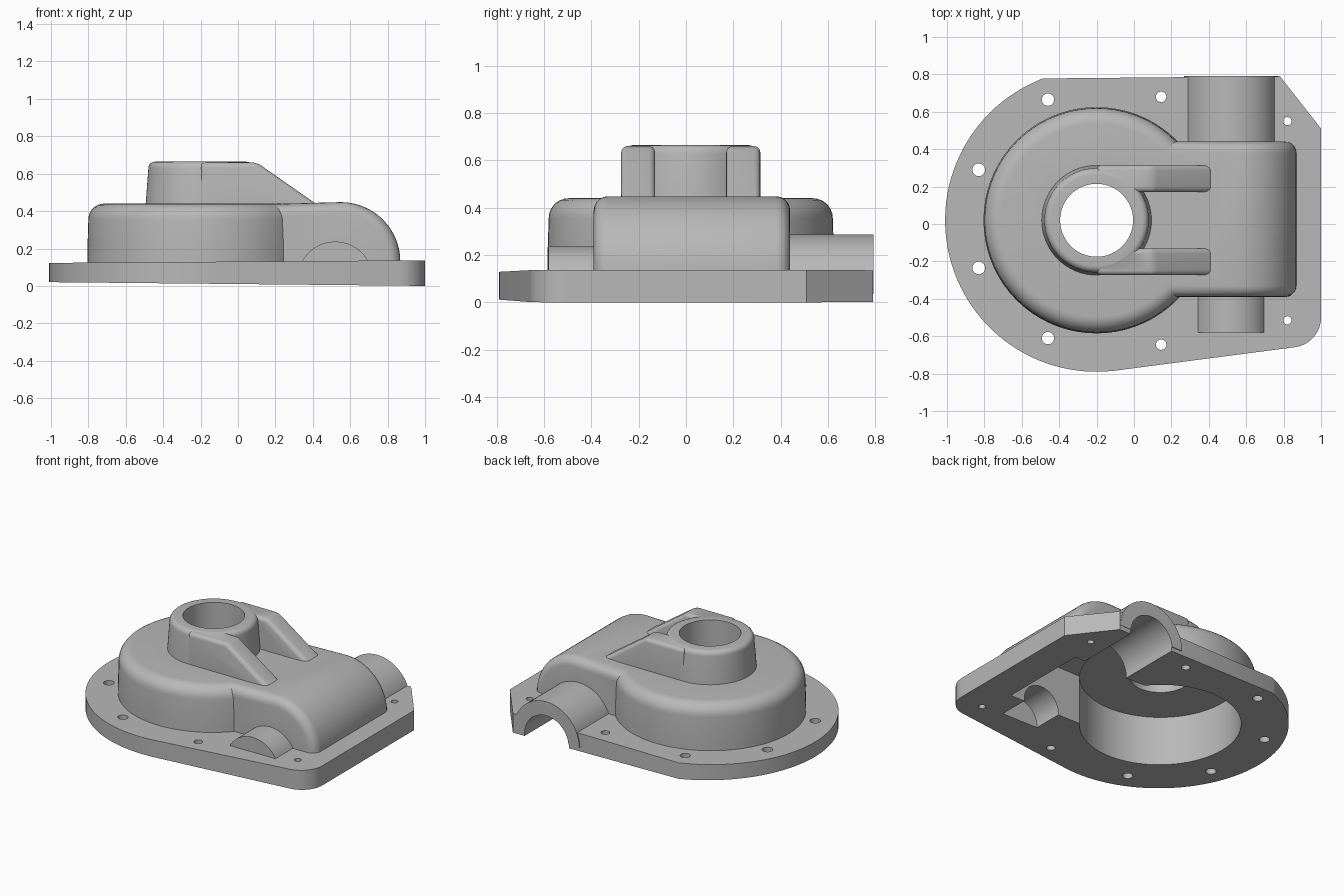
import bpy, bmesh
from math import sin, cos, pi, radians, atan2

cube = bpy.data.objects.get("Cube")
if cube:
    bpy.data.objects.remove(cube, do_unlink=True)

grey = bpy.data.materials.new("cast_grey")
grey.use_nodes = True
grey.diffuse_color = (0.48, 0.48, 0.48, 1)
grey.node_tree.nodes["Principled BSDF"].inputs["Base Color"].default_value = (0.48, 0.48, 0.48, 1)

CX, CY = -0.2, 0.02      # main bore centre
SX, SZ = 0.52, 0.02      # cross shaft axis


def arc(cx, cy, r, a0, a1, n):
    """Points along an arc, angles in degrees."""
    angles = [radians(a0 + (a1 - a0) * i / n) for i in range(n + 1)]
    return [(cx + r * cos(a), cy + r * sin(a)) for a in angles]


def finish(name, bm):
    bmesh.ops.recalc_face_normals(bm, faces=bm.faces)
    mesh = bpy.data.meshes.new(name)
    bm.to_mesh(mesh)
    bm.free()
    mesh.materials.append(grey)
    obj = bpy.data.objects.new(name, mesh)
    bpy.context.collection.objects.link(obj)
    return obj


def bake(obj):
    """Replace the mesh by its modified result."""
    dg = bpy.context.evaluated_depsgraph_get()
    mesh = bpy.data.meshes.new_from_object(obj.evaluated_get(dg))
    obj.modifiers.clear()
    obj.data = mesh


def prism(name, pts, axis, lo, hi, bevel=0):
    """Extrude a 2D outline along y (outline in x, z) or z (outline in x, y)."""
    bm = bmesh.new()
    ends = []
    for t in (lo, hi):
        ends.append([bm.verts.new((u, t, v) if axis == "y" else (u, v, t)) for u, v in pts])
        bm.faces.new(ends[-1])
    n = len(pts)
    for i in range(n):
        j = (i + 1) % n
        bm.faces.new((ends[0][i], ends[0][j], ends[1][j], ends[1][i]))
    obj = finish(name, bm)
    if bevel:
        mod = obj.modifiers.new("round", "BEVEL")
        mod.width, mod.segments = bevel, 5
        mod.limit_method, mod.angle_limit = "ANGLE", radians(25)
        bake(obj)
    return obj


def lathe(name, profile, n=72):
    """Closed solid of revolution about the main bore; profile of (radius, z)."""
    bm = bmesh.new()
    rings = [[bm.verts.new((CX + r * cos(2 * pi * i / n), CY + r * sin(2 * pi * i / n), z))
              for i in range(n)] for r, z in profile]
    for a, b in zip(rings, rings[1:]):
        for i in range(n):
            j = (i + 1) % n
            bm.faces.new((a[i], a[j], b[j], b[i]))
    bm.faces.new(rings[0])
    bm.faces.new(rings[-1])
    return finish(name, bm)


def combine(target, other, operation):
    mod = target.modifiers.new(operation, "BOOLEAN")
    mod.operation, mod.solver, mod.object = operation, "EXACT", other
    bake(target)
    bpy.data.objects.remove(other, do_unlink=True)


# Flange plate: round end, straight back, chamfer, rounded front corner
start = 180 - math_deg if (math_deg := 0) else 0
back_angle = atan2(0.76, -0.29) * 180 / pi
outline = arc(CX, CY, 0.81, back_angle, 277, 56)
outline[0] = (-0.49, 0.778)
outline += arc(0.84, -0.5, 0.16, -83, 0, 10)
outline += [(1.0, 0.51), (0.78, 0.79)]
housing = prism("gear_housing_cover", outline, "z", 0, 0.13)
for v in housing.data.vertices:
    x = v.co.x
    v.co.z = 0.13 + 0.007 * x if v.co.z > 0.05 else 0.01 - 0.01 * x

# Round drum with a soft top edge
drum = lathe("drum", [(0.605, 0.05), (0.605, 0.2)] + arc(0.515, 0.355, 0.085, 0, 90, 7))
combine(housing, drum, "UNION")

# Side hump over the cross shaft
hump_profile = [(0.86, 0.04)] + arc(0.55, 0.13, 0.318, 0, 90, 14) + [(-0.1, 0.43), (-0.1, 0.04)]
combine(housing, prism("hump", hump_profile, "y", -0.39, 0.44, 0.06), "UNION")

# Half-round shaft bosses, long at the back and short at the front
for name, r, lo, hi in (("back_shaft_boss", 0.267, 0.25, 0.792),
                        ("front_shaft_boss", 0.217, -0.58, -0.25)):
    half = arc(SX, SZ + 0.015, r - 0.015, 0, 180, 28)
    combine(housing, prism(name, half, "y", lo, hi), "UNION")

# Upright bearing boss
boss = lathe("bearing_boss", [(0.298, 0.38), (0.292, 0.46)] + arc(0.245, 0.63, 0.034, 0, 90, 5))
combine(housing, boss, "UNION")

# Two sloping ribs running from the boss to the hump
rib_profile = [(-0.2, 0.39), (0.45, 0.39), (0.42, 0.437), (0.1, 0.66), (-0.2, 0.66)]
for side in (-1, 1):
    y0, y1 = sorted((CY + side * 0.15, CY + side * 0.294))
    combine(housing, prism("rib", rib_profile, "y", y0, y1, 0.028), "UNION")

# Hollow underside: drum chamber, hump chamber and vertical bore
combine(housing, lathe("drum_chamber", [(0.51, -0.2), (0.51, 0.36)]), "DIFFERENCE")
chamber = [(0.77, -0.2)] + arc(0.55, 0.132, 0.22, 0, 90, 12) + [(-0.1, 0.352), (-0.1, -0.2)]
combine(housing, prism("hump_chamber", chamber, "y", -0.29, 0.34), "DIFFERENCE")
combine(housing, lathe("main_bore", [(0.195, 0.2), (0.195, 0.9)]), "DIFFERENCE")

# Shaft channels: open at the back, blind at the front
for name, r, lo, hi in (("back_channel", 0.17, 0.2, 0.95), ("front_channel", 0.14, -0.5, -0.2)):
    channel = arc(SX, SZ, r, 0, 180, 24) + [(SX - r, -0.2), (SX + r, -0.2)]
    combine(housing, prism(name, channel, "y", lo, hi), "DIFFERENCE")

# Bolt holes around the flange
for x, r, ys in ((-0.83, 0.034, (0.29, -0.235)), (-0.46, 0.033, (0.665, -0.61)),
                 (0.145, 0.028, (0.68, -0.645)), (0.82, 0.022, (0.55, -0.515))):
    for y in ys:
        circle = arc(x, y, r, 0, 345, 23)
        combine(housing, prism("bolt_hole", circle, "z", -0.2, 0.3), "DIFFERENCE")

# Smooth the curved surfaces and keep the machined edges sharp
bpy.ops.object.select_all(action="DESELECT")
housing.select_set(True)
bpy.context.view_layer.objects.active = housing
bpy.ops.object.shade_smooth_by_angle(angle=radians(30))
